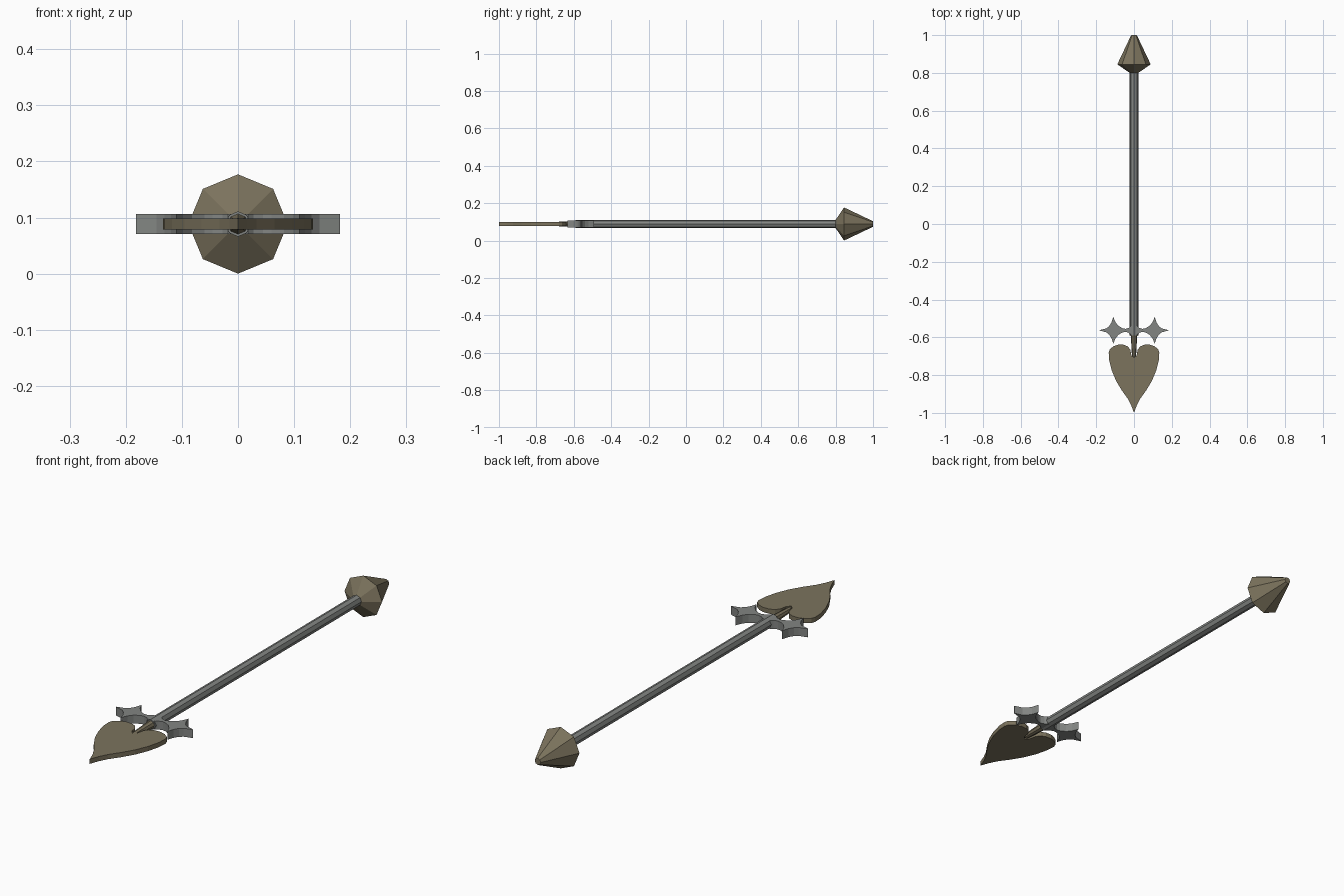
import bpy, bmesh, math

if "Cube" in bpy.data.objects:
    bpy.data.objects.remove(bpy.data.objects["Cube"])

ZC = 0.0885  # height of the long axis


def material(name, rgb):
    m = bpy.data.materials.new(name)
    m.diffuse_color = (*rgb, 1)
    m.use_nodes = True
    m.node_tree.nodes["Principled BSDF"].inputs["Base Color"].default_value = m.diffuse_color
    return m


steel = material("grey steel", (0.225, 0.235, 0.225))
bronze = material("dull bronze", (0.2, 0.172, 0.11))


def finish(name, bm, mat):
    bmesh.ops.recalc_face_normals(bm, faces=bm.faces)
    me = bpy.data.meshes.new(name)
    bm.to_mesh(me)
    bm.free()
    me.materials.append(mat)
    ob = bpy.data.objects.new(name, me)
    bpy.context.collection.objects.link(ob)
    return ob


def turned(name, profile, mat, sides=8):
    """Faceted solid turned around the y axis from (y, radius) pairs."""
    bm = bmesh.new()
    rings = []
    for y, r in profile:
        rings.append([bm.verts.new((r * math.sin(2 * math.pi * i / sides), y,
                                    ZC + r * math.cos(2 * math.pi * i / sides)))
                      for i in range(sides)])
    for a, b in zip(rings, rings[1:]):
        for i in range(sides):
            j = (i + 1) % sides
            bm.faces.new((a[i], a[j], b[j], b[i]))
    bm.faces.new(rings[0])
    bm.faces.new(rings[-1])
    return finish(name, bm, mat)


def plate(name, outline, thickness, mat):
    """Flat plate extruded in z from a closed outline."""
    bm = bmesh.new()
    face = bm.faces.new([bm.verts.new((x, y, ZC - thickness / 2)) for x, y in outline])
    top = bmesh.ops.extrude_face_region(bm, geom=[face])["geom"]
    bmesh.ops.translate(bm, vec=(0, 0, thickness),
                        verts=[v for v in top if isinstance(v, bmesh.types.BMVert)])
    return finish(name, bm, mat)


# shaft, pommel and the tapered spike that holds the blade
turned("shaft", [(-0.59, 0.0225), (0.81, 0.0225)], steel)
turned("pommel", [(0.80, 0.022), (0.845, 0.0885), (0.985, 0.022), (1.0, 0.014)], bronze)
turned("blade_socket", [(-0.575, 0.0225), (-0.595, 0.0165), (-0.70, 0.011), (-0.715, 0.003)], bronze)

# heart-shaped blade, half outline from notch to tip, then mirrored
half = [(0, -0.712), (0.014, -0.695), (0.02, -0.665), (0.033, -0.648), (0.055, -0.639),
        (0.082, -0.638), (0.108, -0.647), (0.128, -0.663), (0.134, -0.68), (0.132, -0.72),
        (0.118, -0.775), (0.095, -0.83), (0.065, -0.88), (0.033, -0.925), (0.015, -0.96), (0, -1.0)]
plate("heart_blade", half + [(-x, y) for x, y in half[-2:0:-1]], 0.02, bronze)

# guard: thin flared arms ending in four-pointed stars with concave sides
GY = -0.563
upper = [(0.0, 0.022), (0.018, 0.022), (0.028, 0.013), (0.045, 0.008), (0.06, 0.011),
         (0.082, 0.023), (0.098, 0.043), (0.11, 0.071),
         (0.119, 0.042), (0.131, 0.023), (0.145, 0.011), (0.182, 0.001)]
right = [(x, GY + h) for x, h in upper] + [(x, GY - h) for x, h in reversed(upper)]
plate("guard", right + [(-x, y) for x, y in right[-2:0:-1]], 0.036, steel)
